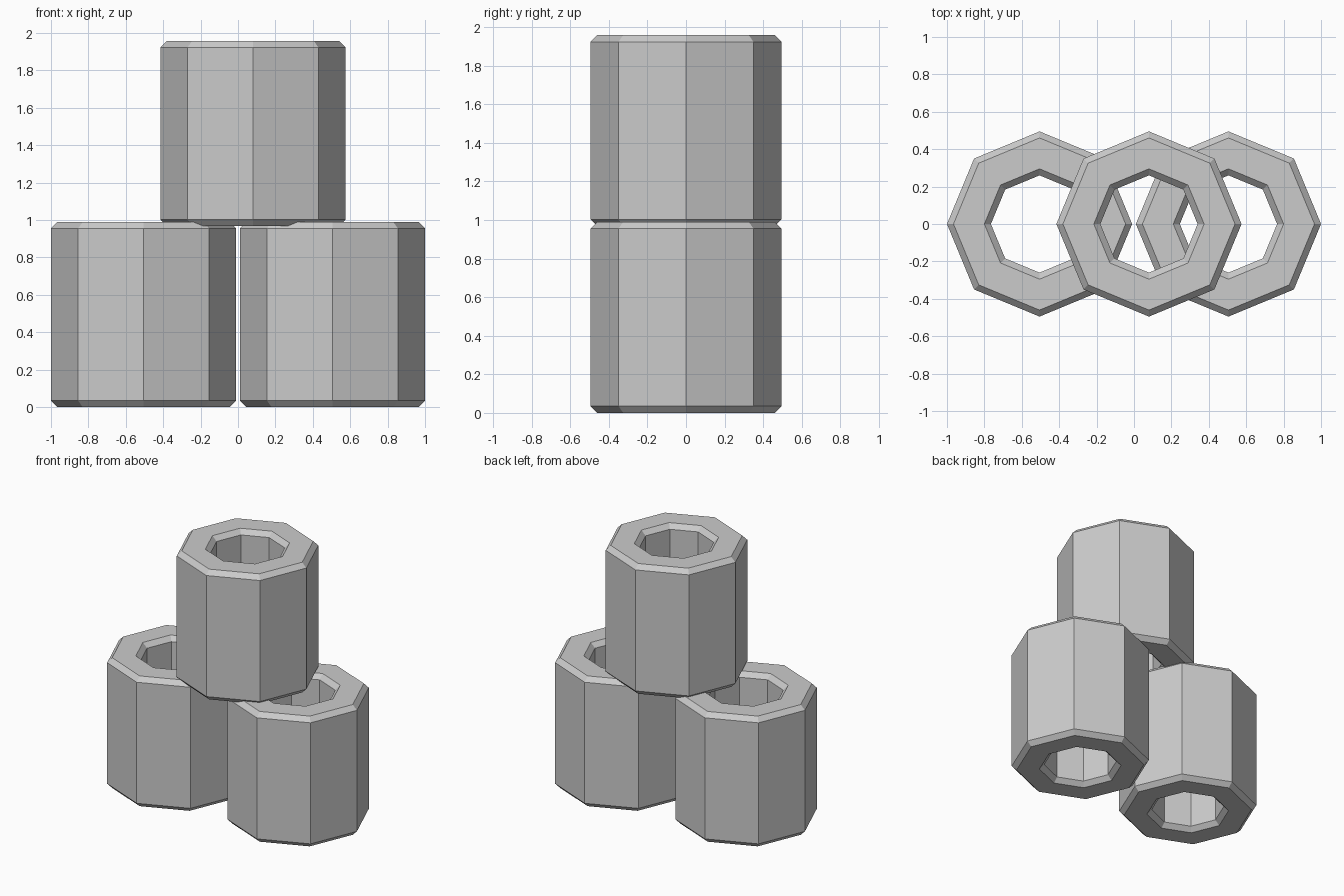
import bpy, bmesh
from math import cos, sin, pi

if "Cube" in bpy.data.objects:
    bpy.data.objects.remove(bpy.data.objects["Cube"])

SIDES = 8
HEIGHT = 0.99
# Closed cross-section (radius, height) with chamfered rims inside and out
PROFILE = [(0.46, 0), (0.495, 0.035), (0.495, HEIGHT - 0.035), (0.46, HEIGHT),
           (0.295, HEIGHT), (0.26, HEIGHT - 0.035), (0.26, 0.035), (0.295, 0)]


def tube_mesh():
    """Sweep the profile round an octagon into a hollow tube."""
    bm = bmesh.new()
    rings = []
    for i in range(SIDES):
        a = 2 * pi * i / SIDES
        rings.append([bm.verts.new((r * cos(a), r * sin(a), z)) for r, z in PROFILE])
    n = len(PROFILE)
    for i in range(SIDES):
        a, b = rings[i], rings[(i + 1) % SIDES]
        for j in range(n):
            k = (j + 1) % n
            bm.faces.new((a[j], b[j], b[k], a[k]))
    bmesh.ops.recalc_face_normals(bm, faces=bm.faces)
    mesh = bpy.data.meshes.new("octagonal_tube")
    bm.to_mesh(mesh)
    bm.free()
    return mesh


# Two tubes side by side and one stacked slightly off-centre
mesh = tube_mesh()
for name, x, z in [("left_tube", -0.505, 0), ("right_tube", 0.505, 0),
                   ("upper_tube", 0.08, 0.968)]:
    tube = bpy.data.objects.new(name, mesh)
    tube.location = (x, 0, z)
    bpy.context.collection.objects.link(tube)
